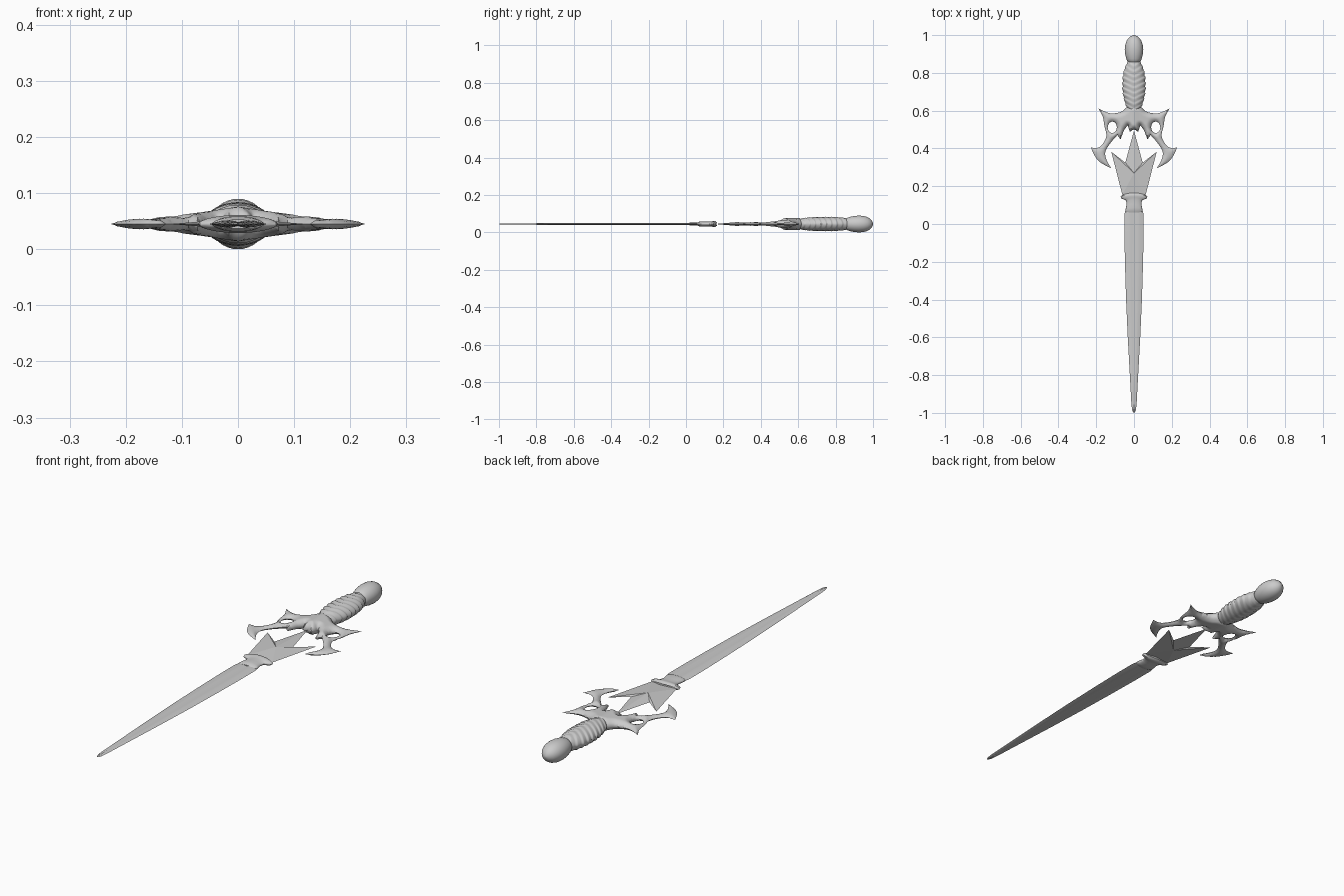
import bpy, bmesh, math
from mathutils import Vector
from mathutils.geometry import delaunay_2d_cdt

if "Cube" in bpy.data.objects:
    bpy.data.objects.remove(bpy.data.objects["Cube"])

ZC = 0.045  # height of the sword's middle plane


def finish(bm, name, angle=35):
    bmesh.ops.remove_doubles(bm, verts=bm.verts, dist=1e-5)
    bmesh.ops.recalc_face_normals(bm, faces=bm.faces)
    me = bpy.data.meshes.new(name)
    bm.to_mesh(me)
    bm.free()
    ob = bpy.data.objects.new(name, me)
    bpy.context.collection.objects.link(ob)
    ob.location.z = ZC
    bpy.ops.object.select_all(action='DESELECT')
    bpy.context.view_layer.objects.active = ob
    ob.select_set(True)
    bpy.ops.object.shade_smooth_by_angle(angle=math.radians(angle))
    return ob


def interp(table, y):
    # smooth interpolation in a table of (y, width, thickness)
    for a, b in zip(table, table[1:]):
        if y <= b[0]:
            t = (y - a[0]) / (b[0] - a[0])
            return [a[k] + (b[k] - a[k]) * t for k in (1, 2)]
    return table[-1][1:]


def loft(name, stations, section, angle=35, shift=None):
    # stations: (y, half width, half thickness); shift may alter each point
    bm = bmesh.new()
    rings = []
    for y, w, h in stations:
        ring = []
        for u, v in section:
            p = Vector((u * w, y, v * h))
            ring.append(bm.verts.new(shift(p, u, v) if shift else p))
        rings.append(ring)
    n = len(section)
    for a, b in zip(rings, rings[1:]):
        for i in range(n):
            bm.faces.new((a[i], a[(i + 1) % n], b[(i + 1) % n], b[i]))
    bm.faces.new(rings[0])
    bm.faces.new(rings[-1])
    return finish(bm, name, angle)


def ellipse(n, peak=1.0):
    # peak > 1 pinches the section towards a crest on top and bottom
    out = []
    for i in range(n):
        a = 2 * math.pi * i / n
        s = math.sin(a)
        out.append((math.cos(a), math.copysign(abs(s) ** peak, s)))
    return out


def mirrored(half):
    return half + [(-x, y) for x, y in reversed(half) if x > 0]


def smooth_outline(pts, steps=5):
    # Hermite curve through the points that stays sharp at spikes
    p = [Vector(q) for q in pts]
    n = len(p)
    tan = []
    for i in range(n):
        a, b = p[i] - p[i - 1], p[(i + 1) % n] - p[i]
        tan.append((a + b) / 2 if a.angle(b) < 1.25 else Vector((0, 0)))
    out = []
    for i in range(n):
        j = (i + 1) % n
        for k in range(steps):
            t = k / steps
            out.append(p[i] * (2*t**3 - 3*t*t + 1) + tan[i] * (t**3 - 2*t*t + t)
                       + p[j] * (3*t*t - 2*t**3) + tan[j] * (t**3 - t*t))
    return out


def inside(q, loop):
    hit = False
    for a, b in zip(loop, loop[1:] + loop[:1]):
        if (a.y > q.y) != (b.y > q.y) and q.x < a.x + (q.y - a.y) * (b.x - a.x) / (b.y - a.y):
            hit = not hit
    return hit


def edge_distance(q, loops):
    best = 9
    for loop in loops:
        for a, b in zip(loop, loop[1:] + loop[:1]):
            d = b - a
            t = max(0, min(1, (q - a).dot(d) / max(d.length_squared, 1e-12)))
            best = min(best, (q - a - d * t).length)
    return best


def cushion(name, loops, height, width, step=0.008):
    # rounded plate bounded by an outline and holes
    solid = lambda q: sum(inside(q, l) for l in loops) % 2 == 1
    pts, edges = [], []
    for l in loops:
        s = len(pts)
        edges += [(s + i, s + (i + 1) % len(l)) for i in range(len(l))]
        pts += l
    for i in range(-30, 31):
        for j in range(46):
            q = Vector((i * step, 0.28 + j * step))
            if solid(q) and edge_distance(q, loops) > 0.003:
                pts.append(q)
    vs, _, fs = delaunay_2d_cdt(pts, edges, [], 0, 1e-6)[:3]
    fs = [f for f in fs if solid(sum((vs[i] for i in f), Vector((0, 0))) / len(f))]
    zs = [height(v) * math.sqrt(min(1, edge_distance(v, loops) / width)) for v in vs]
    bm = bmesh.new()
    for s in (1, -1):
        bv = [bm.verts.new((v.x, v.y, s * (z if z > 0.0008 else 0))) for v, z in zip(vs, zs)]
        for f in fs:
            bm.faces.new([bv[i] for i in f])
    bmesh.ops.delete(bm, geom=[v for v in bm.verts if not v.link_faces], context='VERTS')
    return finish(bm, name, 60)


# Blade with raised shoulders and a shallow central groove
groove = [(1, 0), (0.62, 0.8), (0.3, 1), (0, 0.55), (-0.3, 1), (-0.62, 0.8)]
groove += [(-1, 0), (-0.62, -0.8), (-0.3, -1), (0, -0.55), (0.3, -1), (0.62, -0.8)]
loft("blade", [(-1.0, 0.002, 0.001), (-0.985, 0.01, 0.003), (-0.95, 0.014, 0.004),
               (-0.8, 0.022, 0.004), (-0.6, 0.033, 0.005), (-0.4, 0.042, 0.005),
               (-0.2, 0.048, 0.006), (-0.05, 0.051, 0.006), (0.05, 0.051, 0.007),
               (0.085, 0.042, 0.007)], groove, 30)

# Collar with flared, arched upper lip
loft("collar", [(0.06, 0.036, 0.008), (0.07, 0.046, 0.012), (0.085, 0.043, 0.014),
                (0.105, 0.039, 0.013), (0.125, 0.042, 0.013), (0.14, 0.05, 0.014),
                (0.148, 0.068, 0.016), (0.158, 0.071, 0.015), (0.165, 0.062, 0.009)],
     ellipse(28), 40,
     lambda p, u, v: p + Vector((0, -0.012 * u * u if p.y > 0.13 else 0, 0)))

# Pointed star plate rising from the collar
star = mirrored([(0, 0.495), (0.046, 0.325), (0.12, 0.382), (0.062, 0.155), (0, 0.155)])
bm = bmesh.new()
rim = [bm.verts.new((x, y, 0)) for x, y in star]
for s in (1, -1):
    hub = bm.verts.new((0, 0.27, 0.010 * s))
    for a, b in zip(rim, rim[1:] + rim[:1]):
        bm.faces.new((a, b, hub))
finish(bm, "star_plate", 5)

# Spiked guard with eye holes and hooked crescents
half = [(0, 0.63), (0.035, 0.62), (0.06, 0.598), (0.09, 0.588), (0.125, 0.586),
        (0.158, 0.597), (0.19, 0.613), (0.166, 0.57), (0.156, 0.515), (0.146, 0.468),
        (0.163, 0.428), (0.19, 0.404), (0.229, 0.405), (0.203, 0.353), (0.172, 0.322),
        (0.12, 0.295), (0.147, 0.343), (0.151, 0.385), (0.125, 0.428), (0.088, 0.471),
        (0.071, 0.447), (0.053, 0.495), (0.033, 0.522), (0.022, 0.487), (0, 0.5)]
hole = lambda s: [Vector((s * 0.115 + 0.024 * math.cos(a), 0.512 + 0.03 * math.sin(a)))
                  for a in (2 * math.pi * k / 24 for k in range(24))]
cushion("guard", [smooth_outline(mirrored(half)), hole(1), hole(-1)],
        lambda v: 0.007 + 0.024 * max(0, 1 - abs(v.x) / 0.23) ** 1.6, 0.022)

# Grip wrapped in overlapping chevron ridges
grip = [(0.59, 0.026, 0.022), (0.61, 0.036, 0.028), (0.64, 0.048, 0.034),
        (0.68, 0.058, 0.037), (0.72, 0.062, 0.038), (0.77, 0.061, 0.038),
        (0.81, 0.055, 0.037), (0.84, 0.043, 0.034), (0.86, 0.034, 0.03), (0.875, 0.025, 0.025)]


def ridge(p, u, v):
    t = (p.y - 0.03 * abs(u)) / 0.029 % 1.0
    k = 0.94 + 0.11 * (t if t < 0.8 else (1 - t) * 4)
    return Vector((p.x * k, p.y, p.z * k))


ys = [0.59 + 0.285 * i / 90 for i in range(91)]
loft("grip", [(y, *interp(grip, y)) for y in ys], ellipse(40, 1.15), 50, ridge)

# Egg-shaped pommel
loft("pommel", [(0.852, 0.024, 0.024), (0.86, 0.034, 0.032), (0.875, 0.041, 0.038),
                (0.9, 0.047, 0.043), (0.925, 0.049, 0.045), (0.95, 0.046, 0.043),
                (0.97, 0.039, 0.037), (0.985, 0.029, 0.028), (0.995, 0.016, 0.016),
                (1.0, 0.003, 0.003)], ellipse(32), 40)
